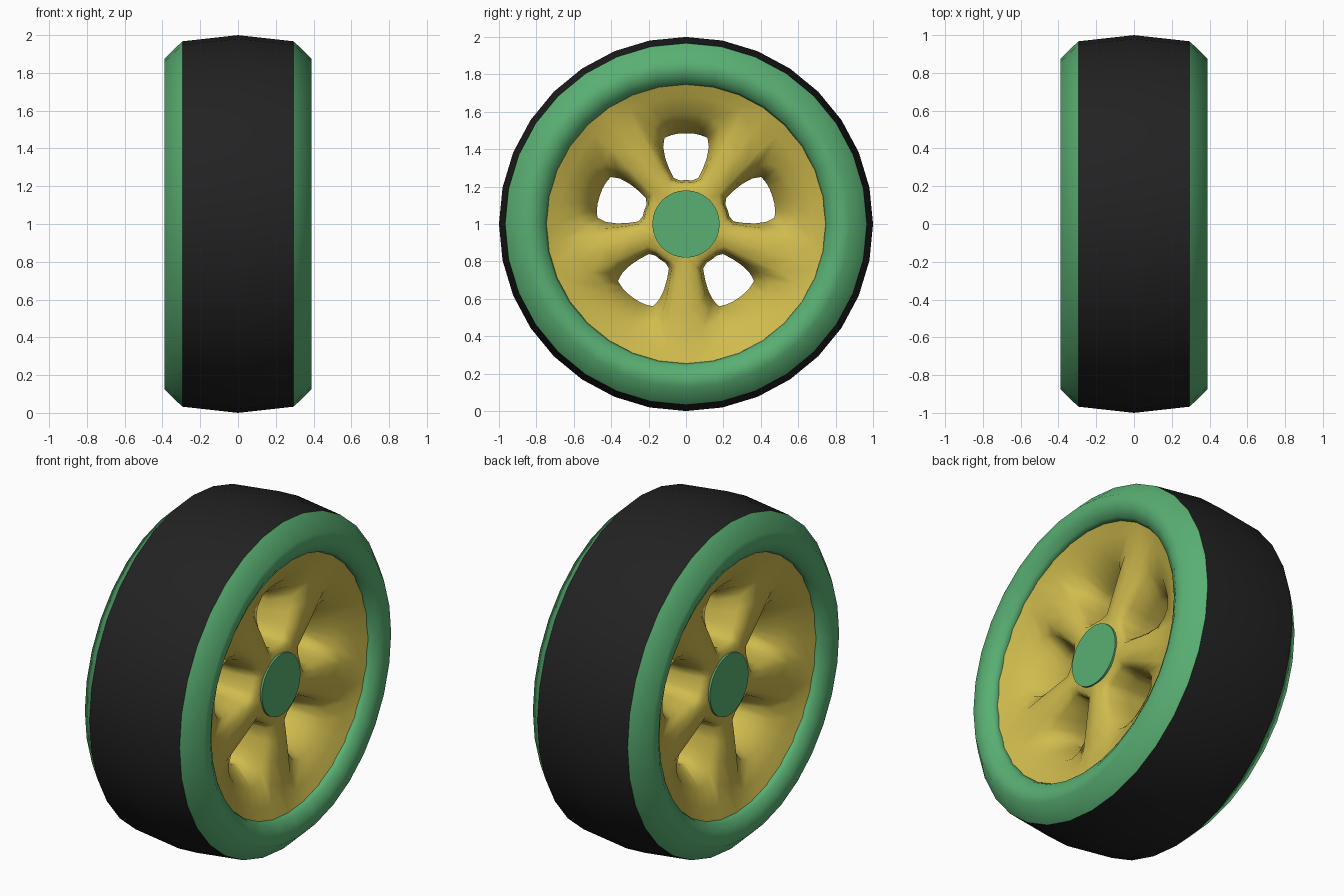
import bpy, bmesh, math

if "Cube" in bpy.data.objects:
    bpy.data.objects.remove(bpy.data.objects["Cube"])

SIDES = 32


def material(name, rgb):
    m = bpy.data.materials.new(name)
    m.diffuse_color = (*rgb, 1)
    m.use_nodes = True
    m.node_tree.nodes["Principled BSDF"].inputs["Base Color"].default_value = m.diffuse_color
    return m


BLACK = material("black rubber", (0.016, 0.016, 0.016))
GREEN = material("green", (0.10, 0.43, 0.17))
GOLD = material("gold", (0.63, 0.50, 0.075))


def polar(x, r, a):
    """Point at angle a from the top, around the wheel axis."""
    return (x, r * math.sin(a), 1 + r * math.cos(a))


def finish(name, bm, mat):
    me = bpy.data.meshes.new(name)
    bm.to_mesh(me)
    bm.free()
    me.materials.append(mat)
    ob = bpy.data.objects.new(name, me)
    bpy.context.collection.objects.link(ob)
    for p in me.polygons:
        p.use_smooth = True
    return ob


def revolve(name, profile, mat, cap=False):
    bm = bmesh.new()
    rings = [[bm.verts.new(polar(x, r, 2 * math.pi * i / SIDES))
              for i in range(SIDES)] for x, r in profile]
    for a, b in zip(rings, rings[1:]):
        for i in range(SIDES):
            j = (i + 1) % SIDES
            bm.faces.new((a[i], a[j], b[j], b[i]))
    if cap:
        bm.faces.new(rings[0])
        bm.faces.new(rings[-1])
    bmesh.ops.recalc_face_normals(bm, faces=bm.faces)
    for e in bm.edges:
        if len(e.link_faces) == 2 and e.calc_face_angle() > math.radians(60):
            e.smooth = False
    return finish(name, bm, mat)


# Tread, both sidewalls and the hub
revolve("tread", [(-0.295, 0.967), (0, 1.0), (0.295, 0.967)], BLACK)
for side, s in (("right", 1), ("left", -1)):
    wall = [(0.295, 0.967), (0.39, 0.875), (0.387, 0.81),
            (0.355, 0.757), (0.325, 0.745), (0.29, 0.765)]
    revolve(side + "_sidewall", [(s * x, r) for x, r in wall], GREEN)
revolve("hub", [(-0.283, 0.18), (0.283, 0.18)], GREEN, cap=True)

# Half outlines of one spoke opening, hub side to rim side: (degrees, radius, x)
SECTOR = [(0, .17, .272), (18, .17, .272), (36, .17, .275), (36, .32, .28),
          (36, .46, .285), (36, .60, .29), (36, .752, .33), (24, .752, .33),
          (12, .752, .33), (0, .752, .33)]
LIP = [(0, .205, .268), (14, .21, .268), (24, .235, .27), (25, .32, .272),
       (26, .44, .275), (27, .57, .28), (26, .68, .298), (18, .68, .298),
       (9, .68, .298), (0, .68, .298)]
POCKET = [(0, .226, .24), (10, .226, .24), (18, .25, .24), (20, .32, .235),
          (21, .40, .235), (21, .48, .24), (18.5, .545, .25), (13, .58, .25),
          (7, .59, .25), (0, .59, .25)]
HOLE = [(0, .235), (8, .235), (15, .255), (17, .31), (17.5, .37),
        (16.5, .43), (14, .475), (9, .482), (5, .485), (0, .485)]
LOOPS = [SECTOR, LIP, POCKET,
         [(a, r, 0.12) for a, r in HOLE], [(a, r, 0) for a, r in HOLE]]

# Five-spoke gold wheel: bridge the outlines, repeat around and mirror
bm = bmesh.new()
for k in range(5):
    for s in (1, -1):
        rings = []
        for half in LOOPS:
            full = half + [(-a, r, x) for a, r, x in half[-2:0:-1]]
            rings.append([bm.verts.new(polar(s * x, r, math.radians(a + 72 * k)))
                          for a, r, x in full])
        for o, i in zip(rings, rings[1:]):
            for n in range(len(o)):
                m = (n + 1) % len(o)
                bm.faces.new((o[n], o[m], i[m], i[n])[::s])
bmesh.ops.remove_doubles(bm, verts=bm.verts, dist=0.0005)
finish("spoked_wheel", bm, GOLD)
